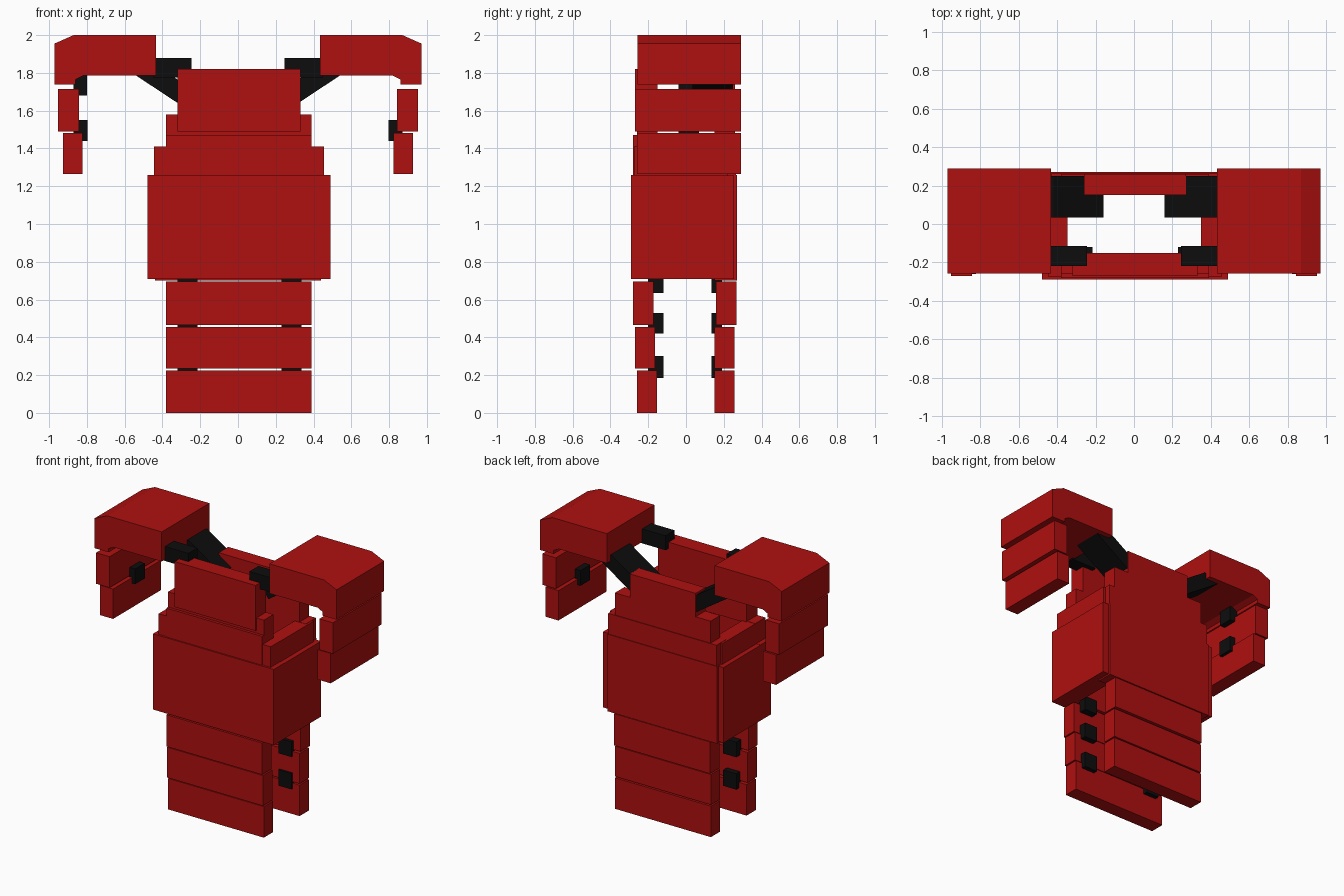
import bpy

if "Cube" in bpy.data.objects:
    bpy.data.objects.remove(bpy.data.objects["Cube"])


def material(name, rgb):
    m = bpy.data.materials.new(name)
    m.diffuse_color = (*rgb, 1)
    m.use_nodes = True
    m.node_tree.nodes["Principled BSDF"].inputs["Base Color"].default_value = m.diffuse_color
    return m


RED = material("armor_red", (0.43, 0.005, 0.005))
BLACK = material("strap_black", (0.004, 0.004, 0.004))


def prism(name, profile, y0, y1, mat):
    """Extrude an x-z profile from y0 to y1."""
    area = sum(a[0] * b[1] - b[0] * a[1]
               for a, b in zip(profile, profile[1:] + profile[:1]))
    if area < 0:
        profile = profile[::-1]
    n = len(profile)
    verts = [(x, y, z) for y in (y0, y1) for x, z in profile]
    faces = [list(range(n)), list(range(2 * n - 1, n - 1, -1))]
    faces += [[(i + 1) % n, i, n + i, n + (i + 1) % n] for i in range(n)]
    mesh = bpy.data.meshes.new(name)
    mesh.from_pydata(verts, [], faces)
    mesh.materials.append(mat)
    ob = bpy.data.objects.new(name, mesh)
    bpy.context.collection.objects.link(ob)
    return ob


def box(name, x0, x1, y0, y1, z0, z1, mat=RED):
    return prism(name, [(x0, z0), (x1, z0), (x1, z1), (x0, z1)], y0, y1, mat)


# Front torso plates, lowest to highest
box("front_waist_plate", -0.48, 0.49, -0.29, -0.17, 0.71, 1.26)
box("front_rib_plate", -0.445, 0.455, -0.275, -0.16, 1.25, 1.41)
box("front_rib_insert", -0.38, 0.39, -0.28, -0.16, 1.25, 1.47)
box("front_chest_base", -0.38, 0.39, -0.26, -0.15, 1.40, 1.58)
box("front_chest_plate", -0.32, 0.33, -0.27, -0.15, 1.49, 1.82)

# Back torso plates
box("back_waist_plate", -0.44, 0.44, 0.15, 0.27, 0.70, 1.26)
box("back_rib_plate", -0.43, 0.44, 0.15, 0.265, 1.25, 1.41)
box("back_chest_base", -0.38, 0.39, 0.15, 0.26, 1.40, 1.57)
box("back_neck_plate", -0.26, 0.27, 0.15, 0.26, 1.56, 1.74)

# Side walls joining front and back
for side, inner, low, high in (("left", -0.345, -0.48, -0.445),
                               ("right", 0.35, 0.49, 0.455)):
    a, b = sorted((inner, low))
    box(side + "_waist_side", a, b, -0.285, 0.255, 0.71, 1.258)
    a, b = sorted((inner, high))
    box(side + "_rib_side", a, b, -0.27, 0.22, 1.25, 1.408)

# Hanging skirt plates, front and back
skirt = ((0.0, 0.225, -0.26, 0.15), (0.235, 0.455, -0.27, 0.15),
         (0.465, 0.695, -0.28, 0.16))
for i, (z0, z1, yf, yb) in enumerate(skirt):
    box(f"front_skirt_{i}", -0.38, 0.39, yf, yf + 0.107, z0, z1)
    box(f"back_skirt_{i}", -0.38, 0.39, yb, yb + 0.107, z0, z1)

# Straps linking the skirt plates
for i, (z0, z1) in enumerate(((0.185, 0.30), (0.42, 0.53), (0.635, 0.74))):
    for x0 in (-0.32, 0.23):
        box(f"front_skirt_strap_{i}", x0, x0 + 0.105, -0.20, -0.12, z0, z1, BLACK)
        box(f"back_skirt_strap_{i}", x0, x0 + 0.105, 0.135, 0.19, z0, z1, BLACK)

# Shoulders, arm plates and straps
for s, side in ((-1, "left"), (1, "right")):
    def sbox(name, x0, x1, *rest):
        a, b = sorted((s * x0, s * x1))
        box(side + name, a, b, *rest)

    cap = [(0.433, 1.785), (0.82, 1.785), (0.86, 1.765), (0.86, 1.738),
           (0.972, 1.738), (0.972, 1.955), (0.87, 2.0), (0.433, 2.0)]
    prism(side + "_shoulder_cap", [(s * x, z) for x, z in cap], -0.257, 0.29, RED)
    sbox("_upper_arm_plate", 0.843, 0.952, -0.27, 0.29, 1.49, 1.715)
    sbox("_lower_arm_plate", 0.822, 0.927, -0.26, 0.29, 1.265, 1.482)
    sbox("_lower_arm_strap", 0.798, 0.87, -0.04, 0.07, 1.44, 1.55, BLACK)
    # Front strap is a flat block, back strap slopes down to the neck plate
    sbox("_front_strap", 0.245, 0.45, -0.22, -0.115, 1.775, 1.88, BLACK)
    strap = [(0.54, 1.786), (0.22, 1.575), (0.16, 1.66), (0.42, 1.83), (0.54, 1.83)]
    prism(side + "_back_strap", [(s * x, z) for x, z in strap], 0.035, 0.25, BLACK)

box("left_upper_arm_strap", -0.87, -0.80, -0.04, 0.07, 1.68, 1.79, BLACK)
